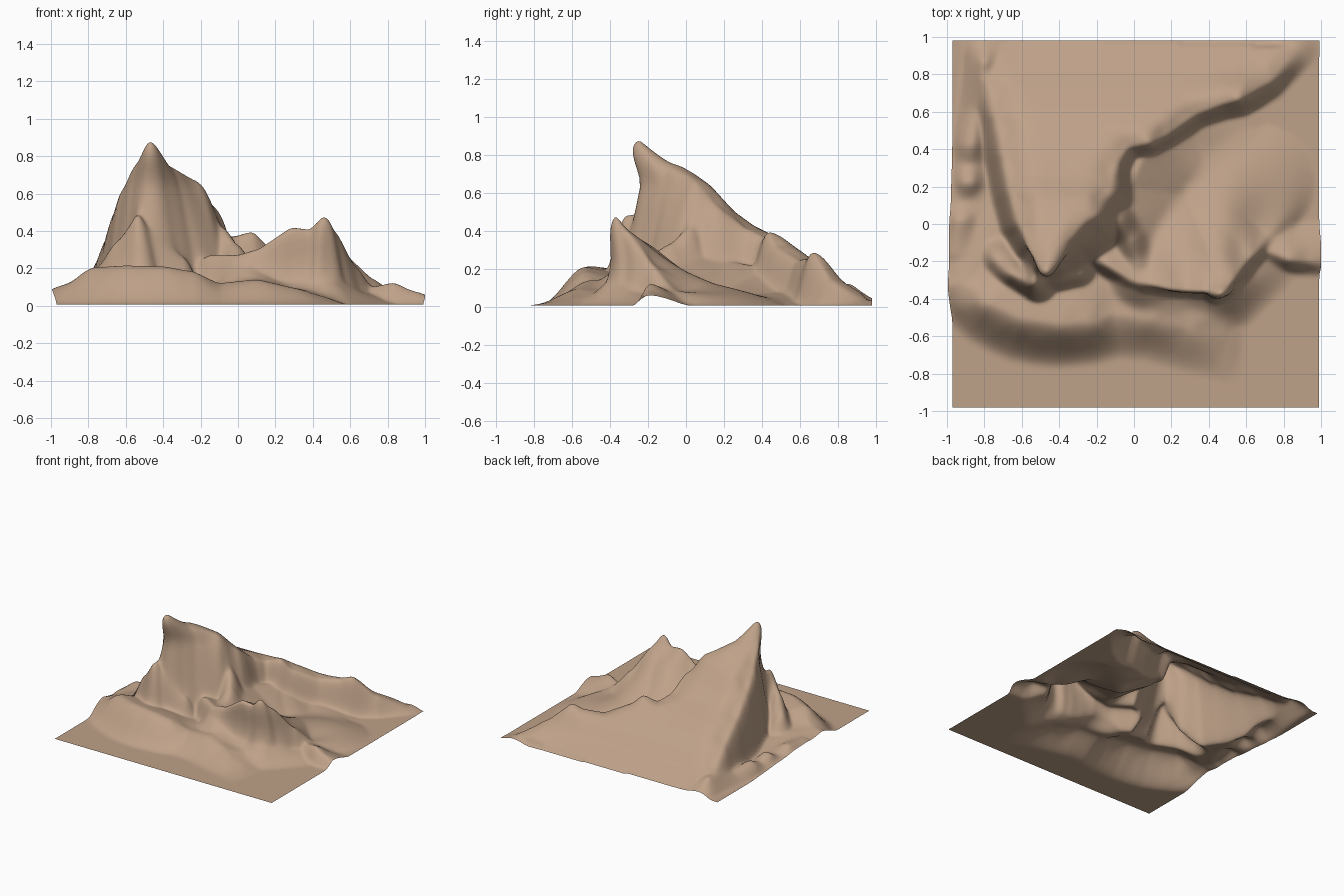
import bpy, bmesh, math

if "Cube" in bpy.data.objects:
    bpy.data.objects.remove(bpy.data.objects["Cube"])

N = 170                      # grid cells per side
X0, X1, Y0, Y1 = -0.97, 0.99, -0.98, 0.98

# Cliff edge of the main massif: x, y, height, width of the cliff foot
MASSIF = [(-.82, 1.0, .01, .1), (-.78, .75, .13, .1), (-.74, .56, .25, .09), (-.70, .35, .36, .09),
          (-.66, .15, .50, .09), (-.62, .0, .62, .09), (-.55, -.10, .75, .11), (-.47, -.15, .88, .22),
          (-.39, -.03, .75, .36), (-.23, .06, .665, .3), (-.14, .16, .53, .2), (-.09, .33, .40, .13),
          (-.03, .41, .36, .09), (.08, .43, .39, .09), (.17, .47, .31, .08), (.33, .585, .24, .08),
          (.47, .64, .25, .08), (.56, .665, .285, .08), (.72, .76, .14, .08), (.88, .95, .03, .1)]
# Height of the smooth back slope along y
SLOPE = [(-.3, .9), (0, .71), (.15, .60), (.255, .495), (.36, .42), (.5, .35), (.62, .275), (.73, .19),
         (.81, .12), (.99, .01)]
# Ridge crests: x, y, height
LOW = [(-1.05, -.24, .03), (-.9, -.31, .11), (-.77, -.42, .2), (-.6, -.5, .21), (-.4, -.53, .205), (-.25, -.52, .18),
       (-.1, -.48, .115), (.1, -.5, .135), (.3, -.56, .09), (.5, -.61, .03)]
FRONT = [(-.15, -.22, .27), (0, -.31, .27), (.1, -.325, .30), (.29, -.32, .42), (.38, -.325, .41),
         (.465, -.335, .485), (.52, -.28, .40), (.62, -.18, .22), (.72, -.06, .08)]
RIGHT = [(.68, -.13, .09), (.83, -.19, .12), (.95, -.2, .07), (1.05, -.21, .02)]
SPUR = [(-.2, .08, .58), (-.09, .02, .42), (-.02, -.08, .33), (.02, -.2, .26)]
TALUS = [(.3, .52, .08), (.08, .42, .2), (-.02, .2, .24), (0, 0, .26), (.04, -.28, .25)]
OUTCROP = [(-.73, -.2, .22), (-.65, -.27, .34), (-.54, -.32, .47), (-.46, -.29, .40), (-.3, -.27, .26)]
BUTTRESS = [(-.54, -.31, .48), (-.53, -.2, .50), (-.5, -.08, .55)]
LEFT = [(-.8, 1, .02), (-.8, .86, .12), (-.84, .6, .07), (-.87, .42, .10), (-.88, .32, .06), (-.88, .22, .10),
        (-.89, .12, .04), (-.91, .02, .10), (-.93, -.15, .08)]


def smooth(t):
    t = min(1, max(0, t))
    return t * t * (3 - 2 * t)


def smax(a, b):
    k = min(.035, a + b + 1e-6)
    h = max(k - abs(a - b), 0) / k
    return max(a, b) + h * h * k * .25 * min(1, min(a, b) / .02)


def nearest(pts, x, y):
    """Distance, blended values and side (-1 right .. 1 left) of a polyline."""
    found = []
    for a, b in zip(pts, pts[1:]):
        dx, dy = b[0] - a[0], b[1] - a[1]
        ll = dx * dx + dy * dy
        t = min(1, max(0, ((x - a[0]) * dx + (y - a[1]) * dy) / ll))
        px, py = x - a[0] - t * dx, y - a[1] - t * dy
        d = math.sqrt(px * px + py * py)
        side = (dx * py - dy * px) / math.sqrt(ll) / (d + 1e-6)
        found.append((d, [u + (v - u) * t for u, v in zip(a[2:], b[2:])] + [side]))
    d = min(f[0] for f in found)
    ws = [math.exp((d - f[0]) / (.012 + .3 * d)) for f in found]
    vals = [sum(w * f[1][k] for w, f in zip(ws, found)) / sum(ws) for k in range(len(found[0][1]))]
    return d, vals[:-1], vals[-1]


def inside(pts, x, y):
    r = False
    for a, b in zip(pts, pts[1:] + pts[:1]):
        if (a[1] > y) != (b[1] > y) and x < a[0] + (b[0] - a[0]) * (y - a[1]) / (b[1] - a[1]):
            r = not r
    return r


def ridge(pts, x, y, right, left, linear, right2=0, foot=0):
    """Ridge with its own width on each side; the right side may keep a wide low foot."""
    d, (h,), s = nearest(pts, x, y)
    k = smooth(s * .5 + .5)
    t = d / (right + (left - right) * k)
    soft = 1 - smooth(t)
    z = h * (soft + (max(0, 1 - t) - soft) * k * linear)
    return smax(z, h * foot * (1 - smooth(d / right2))) if foot else z


def slope(y):
    for (a, za), (b, zb) in zip(SLOPE, SLOPE[1:]):
        if y <= b:
            return za + (zb - za) * (y - a) / (b - a)
    return 0


def massif(x, y):
    d, (h, w), s = nearest(MASSIF, x, y)
    if inside(MASSIF, x, y):
        plane = slope(y)
        return plane + (h - plane) * math.exp(-(d / .1) ** 2)
    return h * (1 - smooth(d / w / 1.25))


def height(x, y):
    z = massif(x, y)
    z = smax(z, ridge(LOW, x, y, .24, .7, .6) * (1 - smooth((x - .48) / .12)))
    z = smax(z, ridge(FRONT, x, y, .09, .62, 1, .26, .36))
    z = smax(z, ridge(RIGHT, x, y, .08, .22, .5))
    z = smax(z, ridge(SPUR, x, y, .2, .22, 0))
    z = smax(z, ridge(TALUS, x, y, .3, .42, 1))
    z = smax(z, ridge(OUTCROP, x, y, .12, .2, 0))
    z = smax(z, ridge(BUTTRESS, x, y, .2, .13, 0))
    z = smax(z, ridge(LEFT, x, y, .12, .13, 0))
    return .006 + z


# Height grid with a light blur
xs = [X0 + (X1 - X0) * i / N for i in range(N + 1)]
ys = [Y0 + (Y1 - Y0) * j / N for j in range(N + 1)]
H = [[height(x, y) for x in xs] for y in ys]
for _ in range(4):
    H = [[(4 * H[j][i] + H[max(j - 1, 0)][i] + H[min(j + 1, N)][i]
           + H[j][max(i - 1, 0)] + H[j][min(i + 1, N)]) / 8 for i in range(N + 1)] for j in range(N + 1)]

# Terrain sheet, with summits leaning forward over their cliffs
bm = bmesh.new()
bmesh.ops.create_grid(bm, x_segments=N, y_segments=N, size=1)
for v in bm.verts:
    i, j = round((v.co.x + 1) * N / 2), round((v.co.y + 1) * N / 2)
    x, y, z = xs[i], ys[j], H[j][i]
    lean = .10 * smooth((z - .62) / .25)
    lean += .04 * smooth((z - .2) / .25) * smooth((x - .05) / .15) * smooth((-y - .1) / .2)
    bulge = -.03 * smooth((-.85 - x) / .12) * smooth(z / .12) + .01 * smooth((x - .9) / .1) * smooth(z / .05)
    v.co = (x + bulge, y - lean, z)
me = bpy.data.meshes.new("terrain")
bm.to_mesh(me)
bm.free()
for p in me.polygons:
    p.use_smooth = True
terrain = bpy.data.objects.new("mountain_terrain", me)
bpy.context.collection.objects.link(terrain)

# Brown earth
mat = bpy.data.materials.new("earth")
mat.diffuse_color = (.52, .36, .25, 1)
mat.use_nodes = True
mat.node_tree.nodes["Principled BSDF"].inputs["Base Color"].default_value = mat.diffuse_color
me.materials.append(mat)
